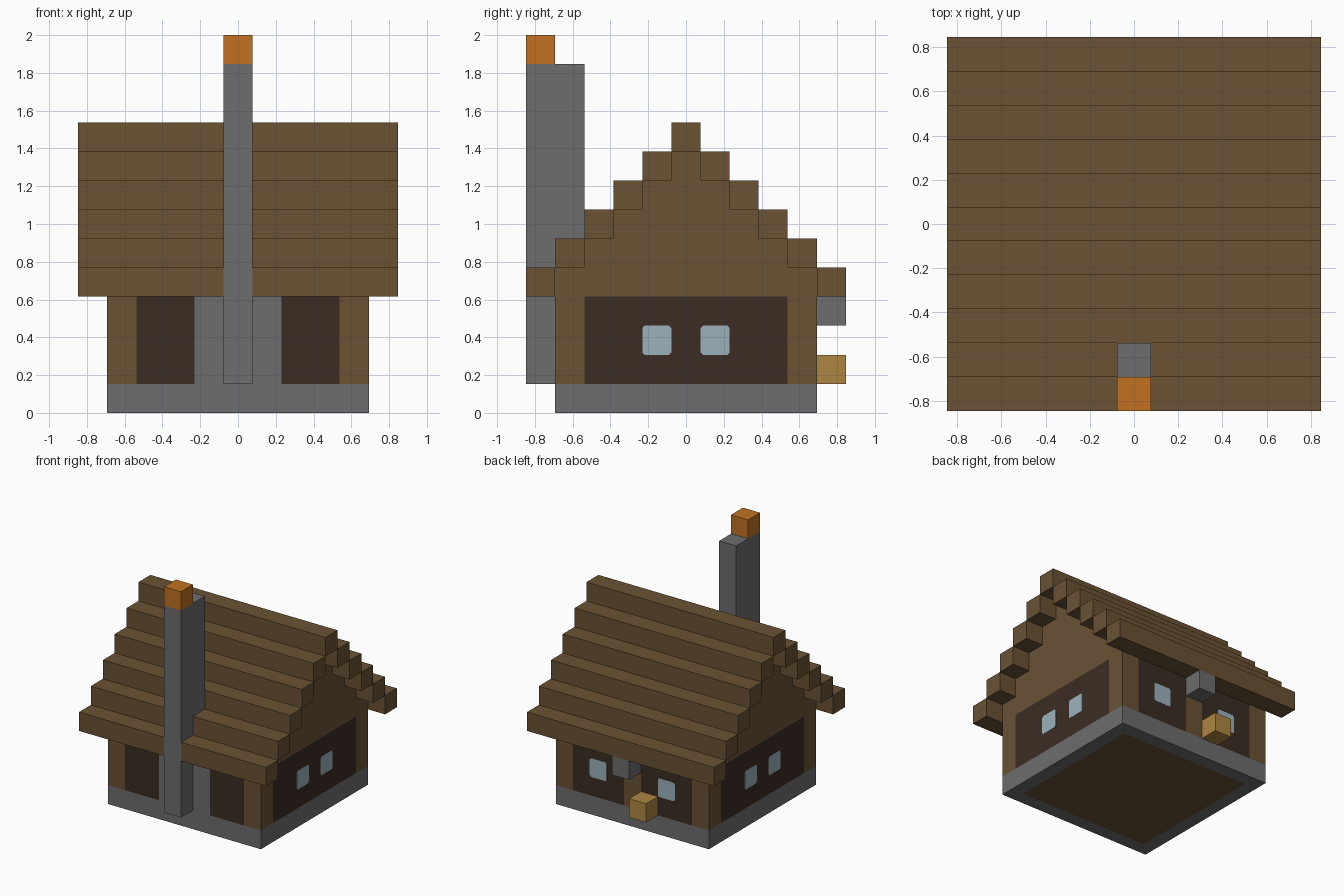
import bpy, bmesh

U = 2 / 13  # edge of one building block

cube = bpy.data.objects.get("Cube")
if cube:
    bpy.data.objects.remove(cube, do_unlink=True)


def material(name, r, g, b):
    """Flat material from 0-255 screen colour, stored as linear."""
    rgb = [((c / 255 + 0.055) / 1.055) ** 2.4 for c in (r, g, b)]
    m = bpy.data.materials.new(name)
    m.use_nodes = True
    m.diffuse_color = (*rgb, 1)
    m.node_tree.nodes["Principled BSDF"].inputs["Base Color"].default_value = (*rgb, 1)
    return m


wood = material("plank brown", 106, 82, 52)
dark = material("dark timber", 59, 44, 35)
stone = material("stone grey", 109, 109, 109)
fire = material("fire orange", 193, 113, 34)
glass = material("window blue", 155, 178, 187)
straw = material("straw tan", 173, 134, 66)


def finish(name, bm, *mats):
    bmesh.ops.recalc_face_normals(bm, faces=bm.faces)
    mesh = bpy.data.meshes.new(name)
    bm.to_mesh(mesh)
    bm.free()
    for m in mats:
        mesh.materials.append(m)
    obj = bpy.data.objects.new(name, mesh)
    bpy.context.scene.collection.objects.link(obj)
    return obj


def box_mesh(x, y, z):
    """Box from (low, high) ranges given in blocks."""
    bm = bmesh.new()
    bmesh.ops.create_cube(bm, size=1)
    for v in bm.verts:
        for i, (lo, hi) in enumerate((x, y, z)):
            v.co[i] = U * (lo if v.co[i] < 0 else hi)
    return bm


def box(name, x, y, z, mat):
    return finish(name, box_mesh(x, y, z), mat)


def extrude_profile(name, points, axis, lo, hi, mat):
    """Extrude a 2D profile (in blocks) along axis 0 (x) or 1 (y)."""
    bm = bmesh.new()
    verts = [bm.verts.new((lo * U, a * U, b * U) if axis == 0 else (a * U, lo * U, b * U))
             for a, b in points]
    face = bm.faces.new(verts)
    new = bmesh.ops.extrude_face_region(bm, geom=[face])["geom"]
    for v in new:
        if isinstance(v, bmesh.types.BMVert):
            v.co[axis] = hi * U
    return finish(name, bm, mat)


def window(name, axis, centre, side):
    """Thin pane with clipped corners on the wall facing side along axis."""
    h, c = 0.5, 0.08
    corners = [(-h, -h + c), (-h + c, -h), (h - c, -h), (h, -h + c),
               (h, h - c), (h - c, h), (-h + c, h), (-h, h - c)]
    points = [(centre + a, 2.5 + b) for a, b in corners]
    extrude_profile(name, points, axis, side * 4.49, side * 4.515, glass)


# Foundation with an inset plank floor underneath
bm = box_mesh((-4.5, 4.5), (-4.5, 4.5), (0, 1))
bottom = min(bm.faces, key=lambda f: f.calc_center_median().z)
bmesh.ops.inset_region(bm, faces=[bottom], thickness=U)
bottom.material_index = 1
finish("foundation", bm, stone, wood)

# Corner posts, side walls and their windows
for sx, side in ((1, "left"), (-1, "right")):
    xr = sorted((sx * 3.5, sx * 4.5))
    for sy, end in ((1, "back"), (-1, "front")):
        box(f"{end}_{side}_post", xr, sorted((sy * 3.5, sy * 4.5)), (1, 4), wood)
        window(f"{side}_wall_{end}_window", 0, sy, sx)
    box(f"{side}_wall", xr, (-3.5, 3.5), (1, 4), dark)

    # Front and back wall panels beside the middle sections
    box(f"front_{side}_wall", sorted((sx * 1.5, sx * 3.5)), (-4.5, -3.5), (1, 4), dark)
    box(f"back_{side}_wall", sorted((sx * 0.5, sx * 3.5)), (3.5, 4.5), (1, 4), dark)
    window(f"back_{side}_window", 1, sx * 2, 1)

box("hearth_wall", (-1.5, 1.5), (-4.5, -3.5), (1, 4), stone)
box("back_middle_post", (-0.5, 0.5), (3.5, 4.5), (1, 4), wood)

# Stepped gable body
half = []
for k in range(5):
    half += [(4.5 - k, 4 + k), (4.5 - k, 5 + k)]
gable = half + [(-y, z) for y, z in reversed(half)]
extrude_profile("gable", gable, 0, -4.5, 4.5, wood)

# Stepped roof beams, the lower front ones split around the chimney
for k in range(5):
    z = (4 + k, 5 + k)
    box(f"back_roof_beam_{k + 1}", (-5.5, 5.5), (4.5 - k, 5.5 - k), z, wood)
    front = (k - 5.5, k - 4.5)
    if k < 2:
        box(f"front_left_roof_beam_{k + 1}", (0.5, 5.5), front, z, wood)
        box(f"front_right_roof_beam_{k + 1}", (-5.5, -0.5), front, z, wood)
    else:
        box(f"front_roof_beam_{k + 1}", (-5.5, 5.5), front, z, wood)
box("ridge_beam", (-5.5, 5.5), (-0.5, 0.5), (9, 10), wood)

# Chimney: widens above the eaves, fire on its outer half
chimney = [(-5.5, 1), (-4.5, 1), (-4.5, 5), (-3.5, 5), (-3.5, 12), (-5.5, 12)]
extrude_profile("chimney", chimney, 0, -0.5, 0.5, stone)
box("chimney_fire", (-0.5, 0.5), (-5.5, -4.5), (12, 13), fire)

# Blocks on the back wall
box("back_stone_block", (-0.5, 0.5), (4.5, 5.5), (3, 4), stone)
box("back_straw_block", (-1.5, -0.5), (4.5, 5.5), (1, 2), straw)
